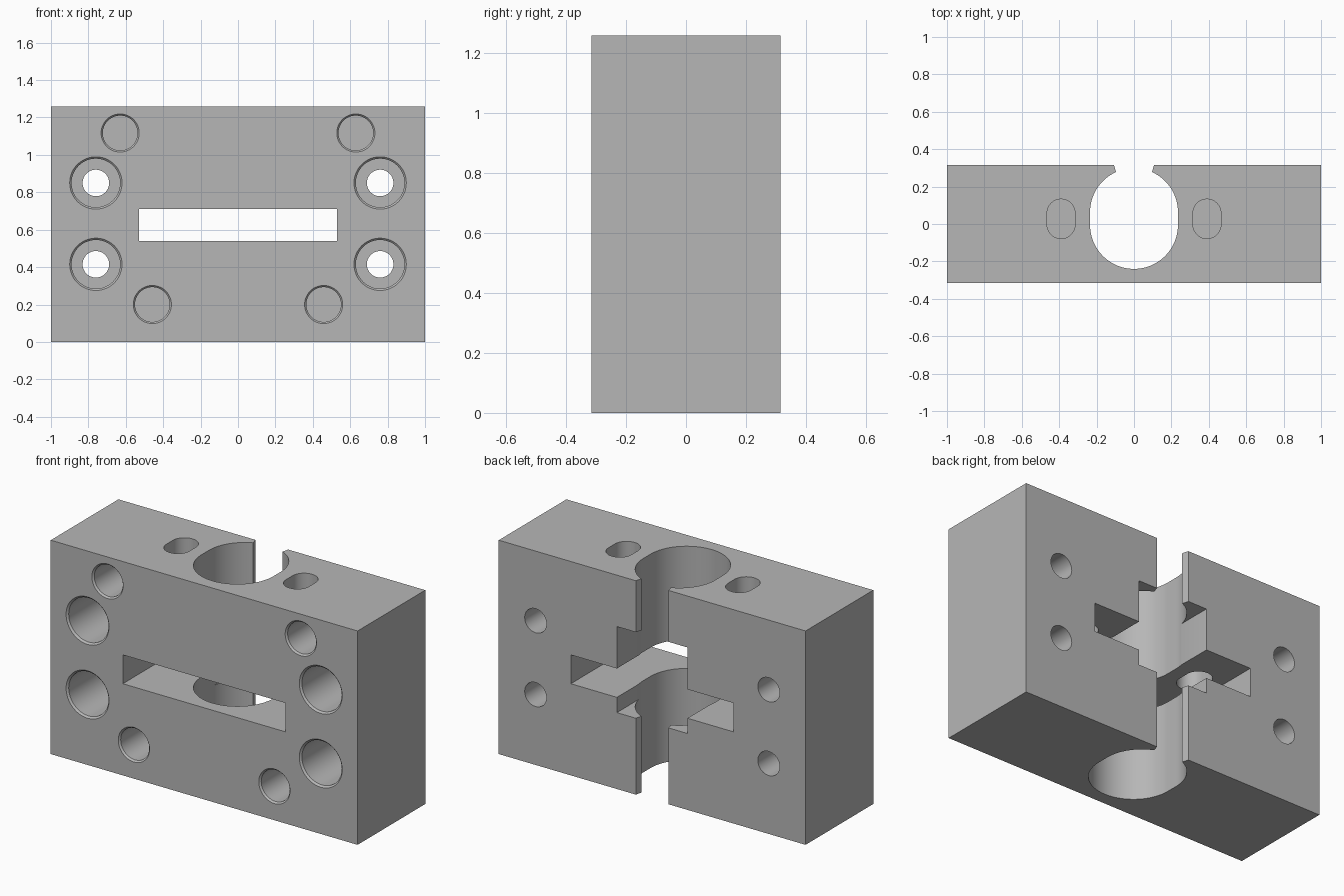
import bpy, bmesh
from math import sin, cos, pi, acos

if "Cube" in bpy.data.objects:
    bpy.data.objects.remove(bpy.data.objects["Cube"])

HEIGHT = 1.26
DEPTH = 0.315      # half of the thickness
BORE = 0.235       # radius of the central bore

metal = bpy.data.materials.new("plain grey")
metal.use_nodes = True
grey = (0.47, 0.47, 0.47, 1)
metal.diffuse_color = grey
metal.node_tree.nodes["Principled BSDF"].inputs["Base Color"].default_value = grey


def loft(name, rings):
    """Closed solid through rings of equal point count."""
    bm = bmesh.new()
    loops = [[bm.verts.new(p) for p in ring] for ring in rings]
    n = len(loops[0])
    for a, b in zip(loops, loops[1:]):
        for i in range(n):
            j = (i + 1) % n
            bm.faces.new((a[i], a[j], b[j], b[i]))
    bm.faces.new(loops[0])
    bm.faces.new(loops[-1])
    bmesh.ops.recalc_face_normals(bm, faces=bm.faces)
    mesh = bpy.data.meshes.new(name)
    bm.to_mesh(mesh)
    bm.free()
    mesh.materials.append(metal)
    obj = bpy.data.objects.new(name, mesh)
    bpy.context.collection.objects.link(obj)
    return obj


def prism(name, outline, z0, z1):
    return loft(name, [[(x, y, z) for x, y in outline] for z in (z0, z1)])


def box(name, x, y0, y1, z0, z1):
    return prism(name, [(-x, y0), (x, y0), (x, y1), (-x, y1)], z0, z1)


def turned(name, x, z, profile, sides=48):
    """Round hole along y from (radius, y) pairs."""
    angles = [2 * pi * i / sides for i in range(sides)]
    return loft(name, [[(x + r * cos(a), y, z + r * sin(a)) for a in angles]
                       for r, y in profile])


def arc(cx, cy, r, start, end, steps=32):
    angles = [start + (end - start) * i / steps for i in range(steps + 1)]
    return [(cx + r * cos(a), cy + r * sin(a)) for a in angles]


block = box("clamp_block", 1, -DEPTH, DEPTH, 0, HEIGHT)
cutters = []

# Keyhole bore, open to the back through a slightly flared slit
lip = acos(0.096 / BORE)
keyhole = (arc(0, -0.005, BORE, -pi, 0, 48) + arc(0, 0.063, BORE, 0, lip)
           + [(0.12, 0.36), (-0.12, 0.36)] + arc(0, 0.063, BORE, pi - lip, pi))
cutters.append(prism("bore_cutter", keyhole, -0.1, HEIGHT + 0.1))

# Wide slot right through, and the taller pocket at the back
cutters.append(box("slot_cutter", 0.53, -0.5, 0.5, 0.54, 0.71))
cutters.append(box("pocket_cutter", 0.23, 0.06, 0.5, 0.45, 0.957))

front = -DEPTH
for side in (-1, 1):
    # Oblong holes from the top down into the slot
    oblong = (arc(side * 0.39, 0.058, 0.075, 0, pi, 20)
              + arc(side * 0.39, -0.003, 0.075, pi, 2 * pi, 20))
    cutters.append(prism("oblong_cutter", oblong, 0.62, HEIGHT + 0.1))

    # Counterbored bolt holes with a chamfered mouth
    for z in (0.85, 0.415):
        cutters.append(turned("bolt_cutter", side * 0.76, z, [
            (0.15, front - 0.01), (0.13, front + 0.01), (0.13, front + 0.4),
            (0.071, front + 0.4), (0.071, DEPTH + 0.1)]))

    # Blind holes with a chamfered mouth
    for x, z in ((0.63, 1.117), (0.458, 0.2)):
        cutters.append(turned("blind_cutter", side * x, z, [
            (0.111, front - 0.01), (0.093, front + 0.01), (0.093, front + 0.42)]))

# Cut everything, then drop the cutters
bpy.context.view_layer.objects.active = block
block.select_set(True)
for cutter in cutters:
    mod = block.modifiers.new("cut", "BOOLEAN")
    mod.operation = "DIFFERENCE"
    mod.solver = "EXACT"
    mod.object = cutter
    bpy.ops.object.modifier_apply(modifier=mod.name)
    bpy.data.objects.remove(cutter)

bpy.ops.object.shade_smooth_by_angle(angle=0.5)
